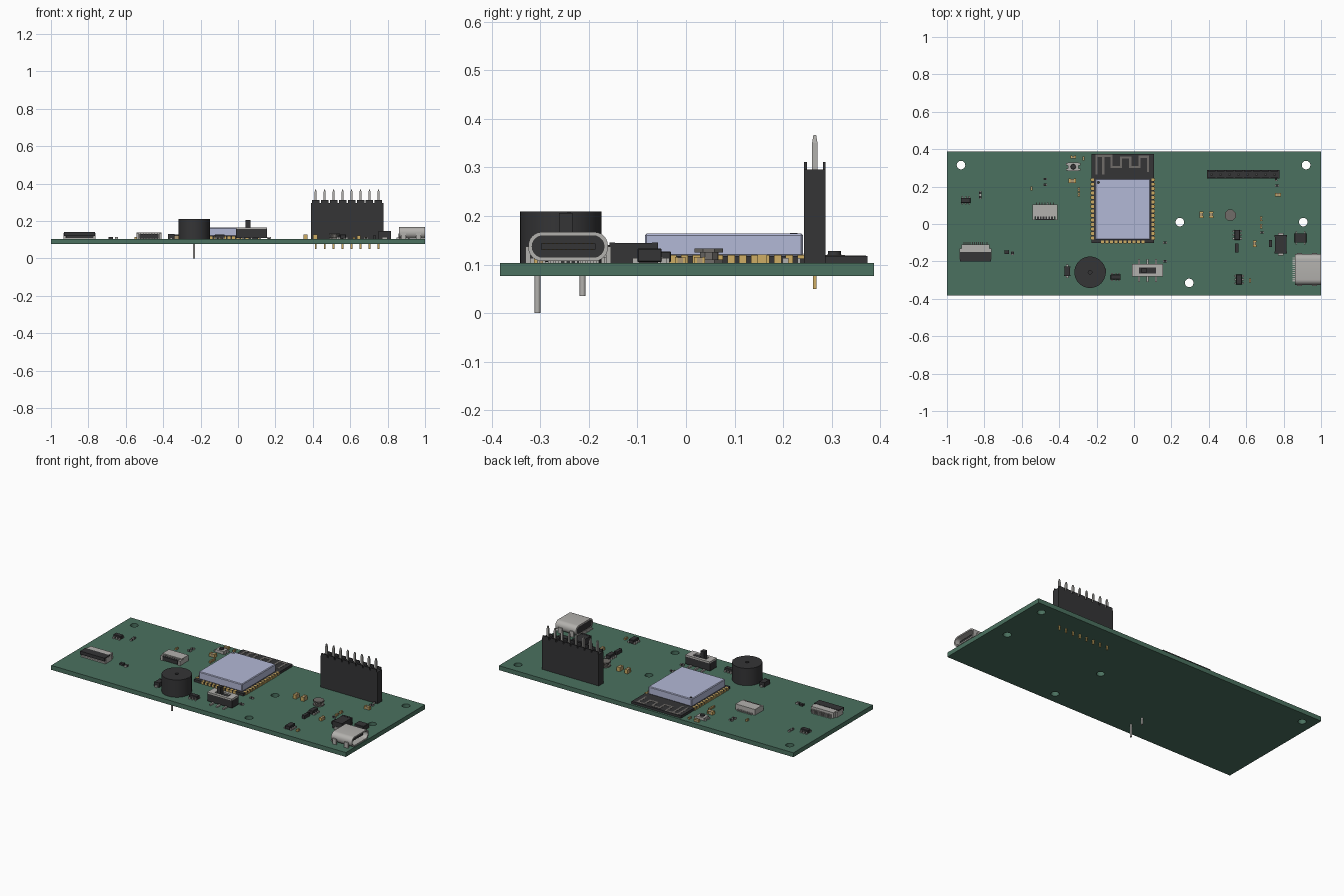
import bpy, bmesh
from math import pi, cos, sin
from mathutils import Matrix, Vector

def material(name, col):
    m = bpy.data.materials.new(name)
    m.diffuse_color = (*col, 1)
    return m

GREEN = material("board_green", (0.07, 0.165, 0.115))
DARK = material("dark_plastic", (0.035, 0.035, 0.037))
GOLD = material("gold", (0.62, 0.42, 0.13))
SHIELD = material("shield_metal", (0.45, 0.48, 0.67))
STEEL = material("steel", (0.45, 0.44, 0.42))
TRACE = material("antenna_trace", (0.16, 0.15, 0.14))
TAN = material("ceramic", (0.4, 0.3, 0.17))
Z = 0.103  # board top

def finish(name, bm, mat):
    me = bpy.data.meshes.new(name)
    bm.to_mesh(me)
    bm.free()
    ob = bpy.data.objects.new(name, me)
    bpy.context.collection.objects.link(ob)
    me.materials.append(mat)
    return ob

def smooth(ob):
    bpy.ops.object.select_all(action='DESELECT')
    bpy.context.view_layer.objects.active = ob
    ob.select_set(True)
    bpy.ops.object.shade_smooth_by_angle(angle=0.6)

def boxes(name, items, mat, bevel=0):
    """One object from boxes (x, y, size_x, size_y, z0, z1)."""
    bm = bmesh.new()
    for x, y, sx, sy, z0, z1 in items:
        bmesh.ops.create_cube(bm, size=1, matrix=Matrix.Translation((x, y, (z0 + z1) / 2))
                              @ Matrix.Diagonal((sx, sy, z1 - z0, 1)))
    if bevel:
        bmesh.ops.bevel(bm, geom=bm.edges[:], offset=bevel, segments=1, affect='EDGES')
    return finish(name, bm, mat)

def cones(name, items, mat, seg=24, turn=0):
    """One object from vertical cones (x, y, z0, z1, r0, r1)."""
    bm = bmesh.new()
    for x, y, z0, z1, r0, r1 in items:
        bmesh.ops.create_cone(bm, cap_ends=True, segments=seg, radius1=r0, radius2=r1, depth=z1 - z0,
                              matrix=Matrix.Translation((x, y, (z0 + z1) / 2)) @ Matrix.Rotation(turn, 4, 'Z'))
    ob = finish(name, bm, mat)
    if seg > 8:
        smooth(ob)
    return ob

def prism(name, loops, a, b, mat, axis='z'):
    """Extrude an outline with holes from a to b along an axis."""
    cu = bpy.data.curves.new(name, 'CURVE')
    cu.dimensions, cu.fill_mode, cu.extrude = '2D', 'BOTH', (b - a) / 2
    for pts in loops:
        sp = cu.splines.new('POLY')
        sp.points.add(len(pts) - 1)
        for p, (u, v) in zip(sp.points, pts):
            p.co = (u, v, 0, 1)
        sp.use_cyclic_u = True
    ob = bpy.data.objects.new(name, cu)
    bpy.context.collection.objects.link(ob)
    bpy.ops.object.select_all(action='DESELECT')
    bpy.context.view_layer.objects.active = ob
    ob.select_set(True)
    bpy.ops.object.convert(target='MESH')
    ob = bpy.context.object
    m = Matrix.Translation((0, 0, (a + b) / 2))
    if axis == 'x':
        m = Matrix(((0, 0, 1, 0), (1, 0, 0, 0), (0, 1, 0, 0), (0, 0, 0, 1))) @ m
    ob.data.transform(m)
    bm = bmesh.new()
    bm.from_mesh(ob.data)
    bmesh.ops.remove_doubles(bm, verts=bm.verts, dist=1e-5)
    bmesh.ops.recalc_face_normals(bm, faces=bm.faces)
    bm.to_mesh(ob.data)
    bm.free()
    ob.data.materials.clear()
    ob.data.materials.append(mat)
    smooth(ob)
    return ob

def circle(x, y, r, n=24):
    return [(x + r * cos(2 * pi * i / n), y + r * sin(2 * pi * i / n)) for i in range(n)]

def rect(x0, x1, y0, y1):
    return [(x0, y0), (x1, y0), (x1, y1), (x0, y1)]

def rounded(cx, cy, hx, hy, r, n=6):
    pts = []
    for k, (sx, sy) in enumerate(((1, 1), (-1, 1), (-1, -1), (1, -1))):
        for i in range(n + 1):
            t = (k + i / n) * pi / 2
            pts.append((cx + sx * (hx - r) + r * cos(t), cy + sy * (hy - r) + r * sin(t)))
    return pts

# Circuit board with mounting holes
holes = [(-0.925, 0.315), (0.92, 0.315), (0.245, 0.01), (0.905, 0.01), (0.295, -0.315)]
prism("circuit_board", [rect(-1, 1, -0.383, 0.387)] + [circle(x, y, 0.023) for x, y in holes], 0.076, Z, GREEN)

# Radio module: carrier, shield can, edge pads, antenna
boxes("module_carrier", [(-0.06, 0.136, 0.336, 0.476, Z, 0.118)], DARK)
boxes("module_shield", [(-0.06, 0.078, 0.295, 0.326, 0.117, 0.164)], SHIELD, 0.004)
pads = [(-0.06 + s * 0.163, -0.075 + 0.024 * i, 0.018, 0.015, Z - 0.001, 0.1195) for s in (-1, 1) for i in range(14)]
pads += [(-0.168 + 0.024 * i, -0.096, 0.015, 0.018, Z - 0.001, 0.1195) for i in range(10)]
boxes("module_pads", pads, GOLD)
cones("module_dot", [(-0.19, 0.222, 0.163, 0.1648, 0.008, 0.008)], DARK, 16)
path = [(-0.2, 0.27), (-0.2, 0.365), (-0.12, 0.365), (-0.12, 0.305), (-0.07, 0.305), (-0.07, 0.355), (-0.02, 0.355),
        (-0.02, 0.305), (0.03, 0.305), (0.03, 0.36), (0.075, 0.36), (0.075, 0.285)]
legs = list(zip(path, path[1:])) + [((-0.165, 0.27), (-0.165, 0.365))]
boxes("antenna_trace", [((p[0] + q[0]) / 2, (p[1] + q[1]) / 2, abs(p[0] - q[0]) + 0.012,
                         abs(p[1] - q[1]) + 0.012, 0.117, 0.119) for p, q in legs], TRACE)

# Pin header socket
px = [0.415 + 0.048 * i for i in range(8)]
boxes("header_body", [(0.584, 0.2655, 0.386, 0.045, Z, 0.296)], DARK)
boxes("header_teeth", [(x, 0.2655 + s * 0.0195, 0.04, 0.006, 0.29, 0.311) for x in px for s in (-1, 1)], DARK)
cones("header_pins", [c for x in px for c in ((x, 0.2655, 0.28, 0.35, 0.008, 0.008),
      (x, 0.2655, 0.35, 0.367, 0.008, 0.004))], STEEL, 4, pi / 4)
boxes("header_tails", [(x, 0.2655, 0.009, 0.007, 0.05, 0.08) for x in px], GOLD)

# Buzzer with sound hole, side rib and two leads
bx, by = -0.235, -0.258
cones("buzzer_base", [(bx, by, Z, 0.195, 0.084, 0.084)], DARK, 48)
prism("buzzer_top", [circle(bx, by, 0.084, 48), circle(bx, by, 0.01, 16)], 0.195, 0.209, DARK)
boxes("buzzer_rib", [(bx + 0.081, by + 0.007, 0.01, 0.028, Z, 0.207)], DARK)
cones("buzzer_leads", [(bx, -0.306, 0, 0.08, 0.006, 0.006), (bx, -0.213, 0.035, 0.08, 0.006, 0.006)], STEEL, 12)

# Charging port
uy, uz = -0.243, 0.137
prism("port_shell", [rounded(uy, uz, 0.082, 0.03, 0.028), rounded(uy, uz, 0.074, 0.022, 0.0215)], 0.86, 1.0, STEEL, 'x')
prism("port_back", [rounded(uy, uz, 0.077, 0.026, 0.024)], 0.862, 0.9, DARK, 'x')
boxes("port_tongue", [(0.935, uy, 0.09, 0.112, uz - 0.006, uz + 0.006)], DARK)
boxes("port_contacts", [(0.95, uy - 0.0495 + 0.009 * i, 0.05, 0.004, uz - 0.007, uz + 0.007) for i in range(12)], GOLD)
boxes("port_feet", [(x, uy + s * 0.083, 0.026, 0.01, Z - 0.01, uz) for x in (0.885, 0.965) for s in (-1, 1)], STEEL)
boxes("port_leads", [(0.855, uy - 0.0605 + 0.011 * i, 0.016, 0.006, Z, 0.11) for i in range(12)], STEEL)

# Slide switch
sx, sy = 0.072, -0.248
boxes("switch_body", [(sx, sy, 0.165, 0.062, Z + 0.006, 0.158)], DARK)
prism("switch_cover", [rect(sx - 0.083, sx + 0.083, sy - 0.034, sy + 0.034),
                       rect(sx - 0.045, sx + 0.045, sy - 0.016, sy + 0.016)], 0.156, 0.166, STEEL)
boxes("switch_knob", [(sx - 0.019, sy, 0.026, 0.028, 0.15, 0.206)], DARK)
boxes("switch_leads", [(sx + dx, sy + s * 0.044, 0.01, 0.036, Z, 0.112) for dx in (-0.045, 0, 0.045) for s in (-1, 1)], STEEL)

# Large and small ribbon cable connectors
boxes("large_ribbon_body", [(-0.848, -0.133, 0.15, 0.046, Z, 0.138), (-0.848, -0.165, 0.166, 0.06, Z, 0.111),
      (-0.927, -0.16, 0.012, 0.06, Z, 0.135), (-0.769, -0.16, 0.012, 0.06, Z, 0.135)], STEEL)
boxes("large_ribbon_latch", [(-0.848, -0.176, 0.166, 0.05, 0.12, 0.14), (-0.848, -0.155, 0.145, 0.02, 0.11, 0.13)], DARK)
boxes("large_ribbon_leads", [(-0.909 + 0.0111 * i, -0.108, 0.005, 0.022, Z, 0.125) for i in range(12)], STEEL)
boxes("small_ribbon_body", [(-0.476, 0.073, 0.132, 0.064, Z, 0.138), (-0.536, 0.04, 0.014, 0.035, Z, 0.132),
      (-0.416, 0.04, 0.014, 0.035, Z, 0.132)], STEEL)
boxes("small_ribbon_latch", [(-0.476, 0.036, 0.1, 0.03, Z + 0.004, 0.13)], DARK)
boxes("small_ribbon_leads", [(-0.521 + 0.015 * i, y, 0.006, 0.018, Z, 0.134 if y < 0.1 else 0.112)
                             for i in range(7) for y in (0.036, 0.107)], STEEL)

# Push button
boxes("button_base", [(-0.325, 0.306, 0.056, 0.044, Z, 0.12)], STEEL)
boxes("button_contacts", [(-0.325 + s * 0.032, 0.306 + t * 0.014, 0.012, 0.012, Z, 0.112) for s in (-1, 1) for t in (-1, 1)], STEEL)
cones("button_cap", [(-0.325, 0.306, 0.12, 0.128, 0.014, 0.013)], DARK, 20)

# Two-terminal passives: (x, y, length_x, length_y, height)
def passives(name, items, body, ends, t=0.25):
    mid, tip = [], []
    for x, y, a, b, h in items:
        along = a > b
        mid.append((x, y, a * 0.9 if along else a * 0.92, b * 0.92 if along else b * 0.9, Z, Z + h - 0.001))
        for s in (-1, 1):
            d = s * 0.5 * (1 - t)
            tip.append((x + d * a, y, a * t, b, Z, Z + h) if along else (x, y + d * b, a, b * t, Z, Z + h))
    boxes(name + "_bodies", mid, body)
    boxes(name + "_ends", tip, ends)

passives("capacitor", [(0.36, 0.05, 0.022, 0.034, 0.025), (0.413, 0.05, 0.022, 0.034, 0.025),
         (-0.33, 0.23, 0.038, 0.024, 0.02), (0.77, 0.157, 0.034, 0.02, 0.018), (0.645, -0.105, 0.018, 0.034, 0.018),
         (-0.325, 0.357, 0.03, 0.016, 0.015)], TAN, GOLD)
tiny = [(-0.548, 0.19, 0.01, 0.02), (-0.27, 0.35, 0.01, 0.02), (-0.295, 0.185, 0.012, 0.022),
        (-0.295, 0.158, 0.012, 0.022), (0.68, 0.028, 0.012, 0.022), (0.68, -0.012, 0.012, 0.022), (0.62, -0.302, 0.012, 0.022)]
passives("small_capacitor", [(*q, 0.012) for q in tiny], TAN, GOLD)
res = [(-0.822, 0.166, 0.012, 0.022), (-0.822, 0.144, 0.012, 0.02), (-0.475, 0.24, 0.02, 0.012),
       (-0.475, 0.21, 0.02, 0.012), (-0.65, -0.156, 0.016, 0.02), (0.165, -0.1, 0.022, 0.012),
       (0.165, -0.2, 0.022, 0.014), (0.765, 0.205, 0.02, 0.012), (0.76, 0.24, 0.012, 0.02), (0.685, -0.045, 0.02, 0.01)]
passives("resistor", [(*q, 0.01) for q in res], DARK, STEEL)
passives("diode", [(-0.357, -0.252, 0.034, 0.052, 0.028), (0.785, -0.108, 0.066, 0.1, 0.042),
         (0.73, -0.104, 0.018, 0.036, 0.02), (0.55, -0.128, 0.02, 0.05, 0.02), (-0.68, -0.15, 0.024, 0.02, 0.012)], DARK, DARK, 0.12)
boxes("diode_tabs", [(0.785, -0.108 + s * 0.054, 0.03, 0.014, Z, 0.115) for s in (-1, 1)]
      + [(-0.357, -0.252 + s * 0.03, 0.014, 0.012, Z, 0.112) for s in (-1, 1)], STEEL)

# Small chips with leads: (x, y, size_x, size_y, height, leads per long side)
body, lead = [], []
for x, y, a, b, h, n in [(-0.9, 0.126, 0.052, 0.028, 0.022, 3), (-0.098, -0.284, 0.054, 0.026, 0.024, 3),
                         (0.552, -0.058, 0.03, 0.054, 0.024, 3), (0.562, -0.297, 0.032, 0.054, 0.024, 3),
                         (0.89, -0.075, 0.064, 0.05, 0.03, 2)]:
    body.append((x, y, a, b, Z + 0.002, Z + h))
    for i in range(n):
        f = (i / (n - 1) - 0.5) * 0.72
        for s in (-1, 1):
            lead.append((x + f * a, y + s * b * 0.56, 0.009, 0.014, Z, Z + 0.01) if a > b
                        else (x + s * a * 0.58, y + f * b, 0.014, 0.009, Z, Z + 0.01))
boxes("chip_bodies", body, DARK, 0.002)
boxes("chip_leads", lead, STEEL)

# Spool inductor
cones("inductor_spool", [(0.515, 0.047, Z, 0.11, 0.032, 0.032), (0.515, 0.047, 0.11, 0.125, 0.02, 0.02),
                         (0.515, 0.047, 0.125, 0.133, 0.032, 0.032)], TRACE, 8, pi / 8)
